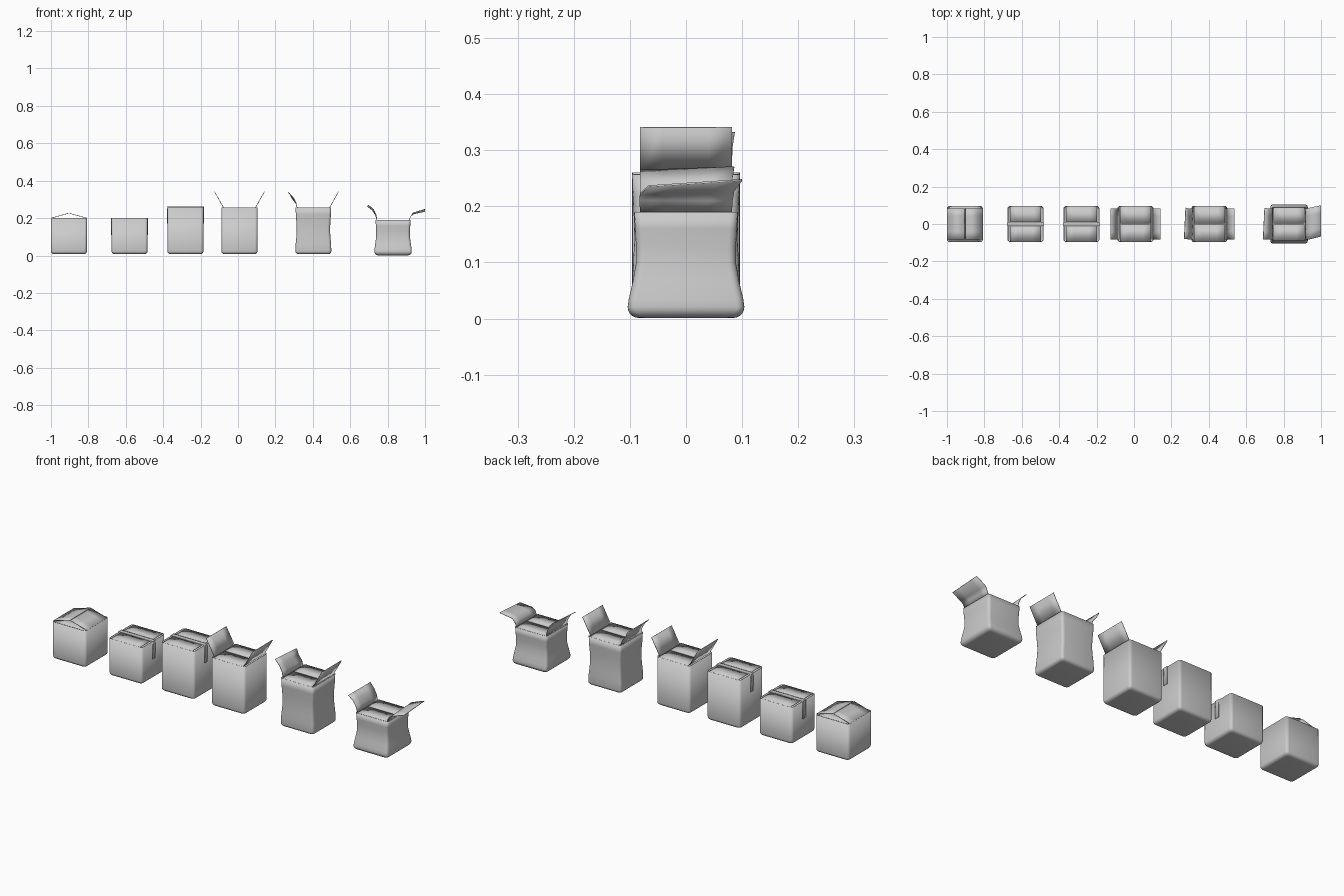
import bpy, bmesh, math
from mathutils import Vector

if "Cube" in bpy.data.objects:
    bpy.data.objects.remove(bpy.data.objects["Cube"])

WALL = 0.003


def finish(name, bm, thickness=0.0, offset=0.0):
    bmesh.ops.recalc_face_normals(bm, faces=bm.faces)
    me = bpy.data.meshes.new(name)
    bm.to_mesh(me)
    bm.free()
    me.polygons.foreach_set("use_smooth", [True] * len(me.polygons))
    me.set_sharp_from_angle(angle=math.radians(35))
    ob = bpy.data.objects.new(name, me)
    bpy.context.collection.objects.link(ob)
    if thickness:
        mod = ob.modifiers.new("thickness", "SOLIDIFY")
        mod.thickness = thickness
        mod.offset = offset
    return ob


def carton_body(name, cx, levels, bottom, r=0.014):
    """Open carton lofted from rounded squares: levels are (z, half x, half y)."""
    bm = bmesh.new()
    _, bx, by = levels[0]
    base = levels[0][0] - bottom
    rows = []
    for i in range(5):                      # rounded bottom edge
        a = math.pi / 2 * i / 5
        inset = base * (1 - math.sin(a))
        rows.append((bottom + base * (1 - math.cos(a)), bx - inset, by - inset))
    rings = []
    for z, hx, hy in rows + levels:
        ring = []
        for k, (sx, sy) in enumerate(((1, 1), (-1, 1), (-1, -1), (1, -1))):
            for j in range(5):
                a = math.pi / 2 * (k + j / 4)
                ring.append(bm.verts.new((cx + sx * (hx - r) + r * math.cos(a),
                                          sy * (hy - r) + r * math.sin(a), z)))
        rings.append(ring)
    bm.faces.new(rings[0])
    for lo, hi in zip(rings, rings[1:]):
        for i in range(len(lo)):
            j = (i + 1) % len(lo)
            bm.faces.new((lo[i], lo[j], hi[j], hi[i]))
    return finish(name, bm, WALL, -1)


def sheet(name, rows, thickness=WALL, cols=4):
    """Card panel: each row is a (front end, back end) pair of points."""
    bm = bmesh.new()
    grid = [[bm.verts.new(Vector(a).lerp(Vector(b), i / cols)) for i in range(cols + 1)]
            for a, b in rows]
    for p, q in zip(grid, grid[1:]):
        for i in range(cols):
            bm.faces.new((p[i], p[i + 1], q[i + 1], q[i]))
    return finish(name, bm, thickness)


def lid(name, cx, z, hx=0.083, hy=0.094):
    """Two closed flaps meeting at a narrow seam along x."""
    for side, s in (("front", -1), ("back", 1)):
        sheet(f"{name}_{side}_lid_flap",
              [((cx - hx, s * y, z), (cx + hx, s * y, z)) for y in (hy, 0.002)])


def side_flap(name, cx, s, pts, hw=0.082):
    """Flap along y from a list of (offset from centre, z)."""
    sheet(name, [((cx + s * x, -hw, z), (cx + s * x, hw, z)) for x, z in pts])


def tape(name, cx, z, hx=0.098, drop=0.09, hw=0.012):
    """Strip over the seam, folded down both sides."""
    pts = [(-hx, z - drop), (-hx, z), (hx, z), (hx, z - drop)]
    sheet(name, [((cx + x, -hw, h), (cx + x, hw, h)) for x, h in pts], 0.002)


def straight(top, h=0.096):
    return [(0.023, h, h), (top, h, h)]


# carton with tented flaps
carton_body("tented_carton", -0.904, straight(0.2), 0.007)
lid("tented_carton", -0.904, 0.196)
for side, s in (("left", -1), ("right", 1)):
    side_flap(f"tented_carton_{side}_flap", -0.904, s,
              [(0.095, 0.2), (0.002, 0.226)], 0.084)

# short and tall taped cartons
for name, cx, top in (("short_taped_carton", -0.58, 0.2), ("tall_taped_carton", -0.281, 0.26)):
    carton_body(name, cx, straight(top), 0.007)
    lid(name, cx, top - 0.001)
    tape(name + "_tape", cx, top + 0.001)

# tall open carton
carton_body("open_carton", 0.008, straight(0.257), 0.007)
lid("open_carton", 0.008, 0.256)
for side, s in (("left", -1), ("right", 1)):
    side_flap(f"open_carton_{side}_flap", 0.008, s, [(0.086, 0.257), (0.133, 0.341)])

# slightly dented tall carton
carton_body("dented_carton", 0.403, [
    (0.023, 0.096, 0.097), (0.06, 0.095, 0.096), (0.1, 0.091, 0.094), (0.14, 0.089, 0.092),
    (0.18, 0.091, 0.093), (0.22, 0.094, 0.095), (0.257, 0.095, 0.096)], 0.007)
lid("dented_carton", 0.403, 0.256)
side_flap("dented_carton_right_flap", 0.403, 1, [(0.087, 0.257), (0.134, 0.341)])
sheet("dented_carton_left_flap", [
    ((0.316, -0.082, 0.257), (0.316, 0.082, 0.257)),
    ((0.309, -0.082, 0.286), (0.309, 0.082, 0.28)),
    ((0.294, -0.082, 0.313), (0.288, 0.083, 0.306)),
    ((0.268, -0.08, 0.338), (0.276, 0.087, 0.332))])

# crushed carton
carton_body("crushed_carton", 0.829, [
    (0.021, 0.1, 0.104), (0.035, 0.099, 0.102), (0.065, 0.095, 0.095), (0.1, 0.09, 0.089),
    (0.13, 0.09, 0.089), (0.16, 0.092, 0.091), (0.19, 0.094, 0.092)], 0.001)
lid("crushed_carton", 0.829, 0.188, 0.083, 0.09)
sheet("crushed_carton_left_flap", [
    ((0.743, -0.082, 0.19), (0.743, 0.082, 0.19)),
    ((0.735, -0.082, 0.215), (0.739, 0.082, 0.215)),
    ((0.718, -0.082, 0.243), (0.724, 0.082, 0.245)),
    ((0.69, -0.082, 0.264), (0.698, 0.086, 0.27))])
sheet("crushed_carton_right_flap", [
    ((0.915, -0.082, 0.19), (0.915, 0.082, 0.19)),
    ((0.925, -0.083, 0.212), (0.924, 0.083, 0.21)),
    ((0.94, -0.082, 0.222), (0.936, 0.086, 0.228)),
    ((0.999, -0.067, 0.236), (0.999, 0.1, 0.247))])
